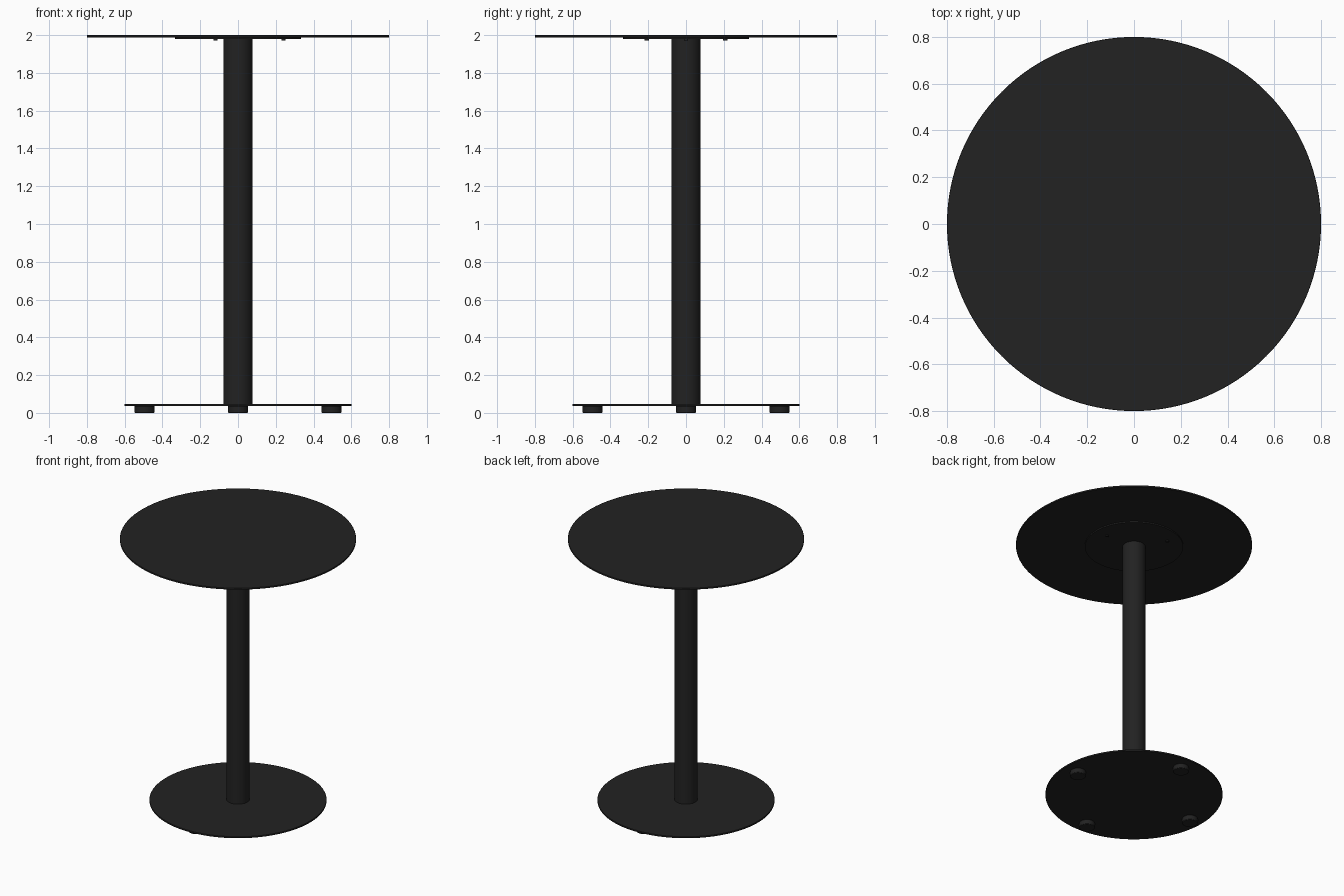
import bpy
from math import cos, sin, radians

if "Cube" in bpy.data.objects:
    bpy.data.objects.remove(bpy.data.objects["Cube"])

black = bpy.data.materials.new("black_paint")
black.diffuse_color = (0.016, 0.016, 0.016, 1)
black.use_nodes = True
black.node_tree.nodes["Principled BSDF"].inputs["Base Color"].default_value = black.diffuse_color


def disc(name, radius, z0, z1, x=0, y=0, sides=96, bevel=0.0):
    """Upright cylinder from z0 to z1 with optionally rounded rims."""
    bpy.ops.mesh.primitive_cylinder_add(
        vertices=sides, radius=radius, depth=z1 - z0, location=(x, y, (z0 + z1) / 2))
    ob = bpy.context.object
    ob.name = name
    ob.data.materials.append(black)
    bpy.ops.object.shade_smooth_by_angle(angle=radians(35))
    if bevel:
        mod = ob.modifiers.new("rim", 'BEVEL')
        mod.width = bevel
        mod.segments = 2
        mod.limit_method = 'ANGLE'
        mod.angle_limit = radians(50)
    return ob


# Table top, mounting plate, column and base
disc("table_top", 0.8, 1.988, 2.0, sides=128, bevel=0.002)
disc("mounting_plate", 0.333, 1.979, 1.988)
disc("column", 0.078, 0.045, 1.98, sides=64)
disc("base_plate", 0.6, 0.036, 0.048, sides=128, bevel=0.002)

# Three screws under the mounting plate
for i in range(3):
    a = radians(120 * i)
    disc(f"screw_{i + 1}", 0.011, 1.971, 1.98, 0.24 * cos(a), 0.24 * sin(a), 24, 0.002)

# Four feet under the base
for i in range(4):
    a = radians(90 * i)
    disc(f"foot_{i + 1}", 0.053, 0.0, 0.037, 0.495 * cos(a), 0.495 * sin(a), 48, 0.004)
